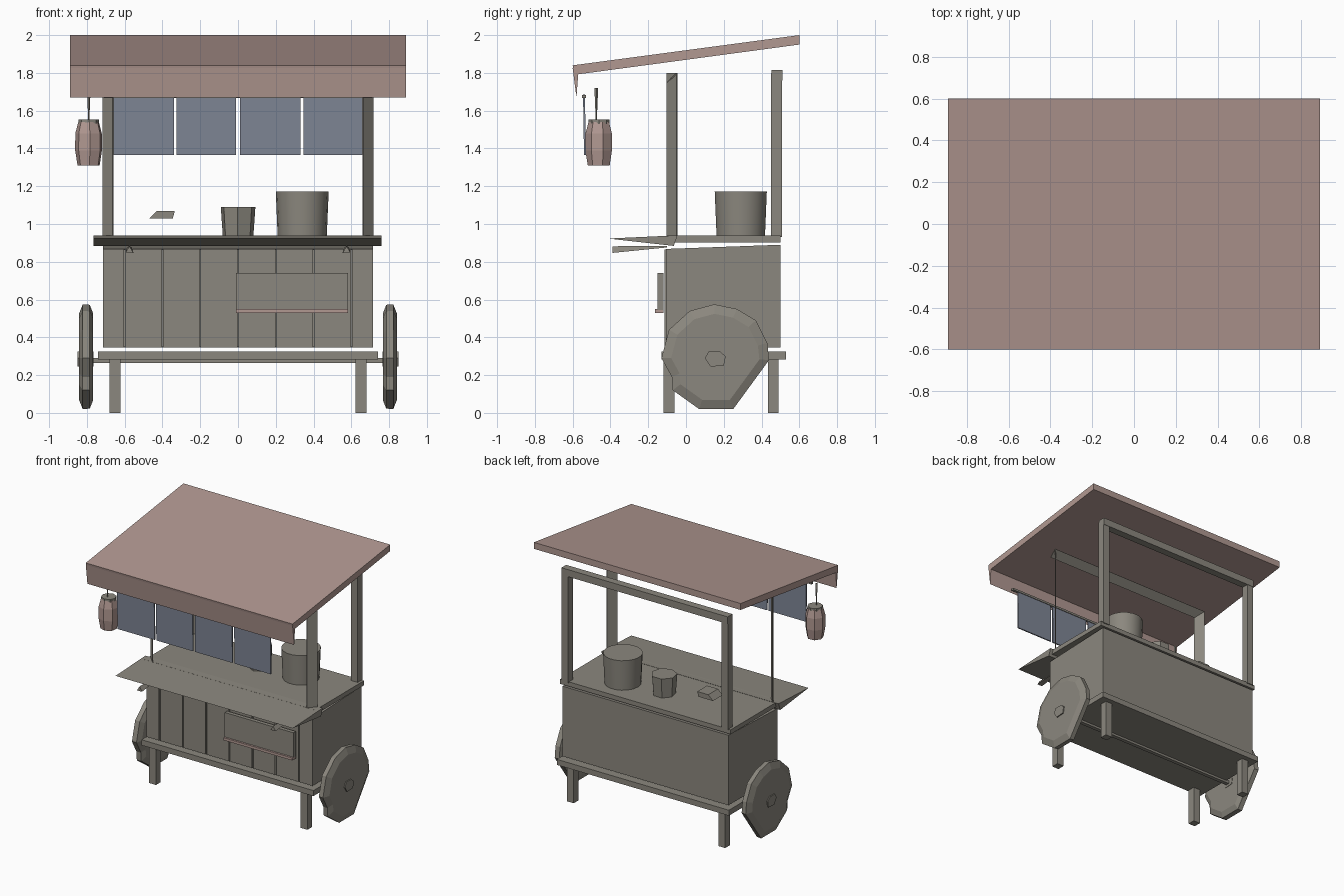
import bpy, bmesh, math
from mathutils import Vector

old = bpy.data.objects.get("Cube")
if old:
    bpy.data.objects.remove(old, do_unlink=True)


def material(name, rgb):
    m = bpy.data.materials.new(name)
    m.use_nodes = True
    col = (*rgb, 1)
    m.diffuse_color = col
    bsdf = next(n for n in m.node_tree.nodes if n.type == 'BSDF_PRINCIPLED')
    bsdf.inputs["Base Color"].default_value = col
    bsdf.inputs["Roughness"].default_value = 0.9
    return m


WOOD = material("weathered grey", (0.26, 0.245, 0.21))
PINK = material("faded pink", (0.44, 0.315, 0.285))
BLUE = material("dusty blue", (0.21, 0.235, 0.30))


def loft(name, rings, mat):
    """Join rings of equal point count into a closed solid."""
    bm = bmesh.new()
    rows = [[bm.verts.new(p) for p in ring] for ring in rings]
    n = len(rows[0])
    for a, b in zip(rows, rows[1:]):
        for i in range(n):
            j = (i + 1) % n
            bm.faces.new((a[i], a[j], b[j], b[i]))
    bm.faces.new(rows[0][::-1])
    bm.faces.new(rows[-1])
    bmesh.ops.recalc_face_normals(bm, faces=bm.faces)
    me = bpy.data.meshes.new(name)
    bm.to_mesh(me)
    bm.free()
    me.materials.append(mat)
    ob = bpy.data.objects.new(name, me)
    bpy.context.collection.objects.link(ob)
    return ob


def profile(name, x0, x1, yz, mat):
    """Extrude a side profile across x."""
    return loft(name, [[(x, y, z) for y, z in yz] for x in (x0, x1)], mat)


def box(name, x, y, z, mat):
    return profile(name, x[0], x[1],
                   [(y[0], z[0]), (y[1], z[0]), (y[1], z[1]), (y[0], z[1])], mat)


def round_part(name, cx, cy, levels, sides, mat, turn=0.0):
    """Stack of (radius, height) rings about a vertical axis."""
    rings = []
    for r, z in levels:
        angles = [turn + math.tau * i / sides for i in range(sides)]
        rings.append([(cx + r * math.cos(a), cy + r * math.sin(a), z) for a in angles])
    return loft(name, rings, mat)


def smooth(ob):
    bpy.ops.object.select_all(action='DESELECT')
    ob.select_set(True)
    bpy.context.view_layer.objects.active = ob
    bpy.ops.object.shade_smooth_by_angle(angle=math.radians(35))


# Sloping roof with a tapered valance
profile("roof", -0.89, 0.89, [(-0.6, 1.84), (-0.59, 1.79), (0.6, 1.95), (0.6, 2.0)], PINK)
profile("valance", -0.89, 0.89, [(-0.6, 1.825), (-0.58, 1.67), (-0.57, 1.8)], PINK)

# Cabinet, with narrow seams between the front planks
profile("cabinet", -0.715, 0.715,
        [(-0.105, 0.345), (0.5, 0.345), (0.5, 0.89), (-0.105, 0.868)], WOOD)
for i in range(7):
    x = -0.6 + 0.2 * i
    box("plank_seam", (x - 0.005, x + 0.005), (-0.113, -0.1), (0.35, 0.865), WOOD)

# Counter and its folding front leaf with brackets
box("counter", (-0.735, 0.735), (-0.1, 0.5), (0.903, 0.938), WOOD)
profile("front_leaf", -0.765, 0.76,
        [(-0.413, 0.923), (-0.065, 0.884), (-0.045, 0.94)], WOOD)
for side in (-1, 1):
    x = side * 0.575
    loft("leaf_bracket", [
        [(x - 0.022, -0.39, 0.847), (x + 0.022, -0.39, 0.847), (x, -0.39, 0.882)],
        [(x - 0.012, -0.1, 0.876), (x + 0.012, -0.1, 0.876), (x, -0.1, 0.884)]], WOOD)

# Base shelf, legs and axle
box("base_shelf", (-0.74, 0.74), (-0.13, 0.53), (0.282, 0.325), WOOD)
for side in (-1, 1):
    for y in (-0.09, 0.462):
        x = side * 0.652
        box("leg", (x - 0.029, x + 0.029), (y - 0.029, y + 0.029), (0, 0.285), WOOD)
box("axle", (-0.8, 0.8), (0.14, 0.17), (0.265, 0.29), WOOD)

# Faceted wheels and hubs
rim = [(-0.13, 0.29), (-0.075, 0.19), (-0.07, 0.12), (0.07, 0.02), (0.25, 0.02),
       (0.44, 0.28), (0.43, 0.37), (0.37, 0.49), (0.27, 0.55), (0.15, 0.575),
       (0.02, 0.54), (-0.09, 0.44)]
hub = [(0.1, 0.29), (0.13, 0.245), (0.2, 0.25), (0.21, 0.3), (0.18, 0.325), (0.12, 0.325)]
for side in (-1, 1):
    rings = []
    for x, s in ((0.768, 0.84), (0.785, 0.99), (0.822, 1.0), (0.842, 0.82)):
        rings.append([(side * x, 0.155 + (y - 0.155) * s, 0.295 + (z - 0.295) * s)
                      for y, z in rim])
    loft("wheel", rings, WOOD)
    profile("wheel_hub", side * 0.765, side * 0.85, hub, WOOD)

# Back frame of square timber
for side in (-1, 1):
    x = side * 0.687
    box("back_post", (x - 0.028, x + 0.028), (0.45, 0.507), (0.93, 1.8), WOOD)
box("back_rail", (-0.715, 0.715), (0.452, 0.51), (1.76, 1.815), WOOD)

# Front frame of thin diagonal boards
for side in (-1, 1):
    foot = [(0.66, -0.1), (0.664, -0.103), (0.717, -0.049), (0.713, -0.045)]
    loft("front_post", [[(side * x, y, z) for x, y in foot] for z in (0.93, 1.8)], WOOD)
profile("front_rail", -0.715, 0.715,
        [(-0.103, 1.752), (-0.099, 1.748), (-0.045, 1.796), (-0.049, 1.8)], WOOD)

# Hanging cloth panels on a rod
for x0, x1 in ((-0.66, -0.34), (-0.325, -0.01), (0.01, 0.33), (0.348, 0.66)):
    profile("curtain", x0, x1,
            [(-0.54, 1.365), (-0.53, 1.365), (-0.535, 1.685), (-0.545, 1.685)], BLUE)
box("curtain_rod", (-0.71, 0.71), (-0.55, -0.53), (1.668, 1.684), WOOD)

# Blank sign board with a ledge
box("sign_board", (-0.01, 0.582), (-0.15, -0.12), (0.545, 0.74), WOOD)
box("sign_ledge", (-0.01, 0.582), (-0.165, -0.12), (0.53, 0.55), PINK)

# Lantern with cap and hook
round_part("lantern", -0.79, -0.46,
           [(0.06, 1.31), (0.073, 1.39), (0.072, 1.48), (0.056, 1.54)], 7, PINK, 0.3)
round_part("lantern_cap", -0.79, -0.46, [(0.055, 1.53), (0.055, 1.553)], 8, WOOD)
round_part("lantern_hook", -0.79, -0.475, [(0.003, 1.553), (0.01, 1.72)], 4, WOOD)

# Cooking pots and a raised dish
smooth(round_part("large_pot", 0.34, 0.29, [(0.13, 0.935), (0.14, 1.172)], 18, WOOD))
round_part("small_pot", 0.0, 0.27, [(0.083, 0.935), (0.094, 1.09)], 7, WOOD, 0.2)
loft("dish", [[(x, y, z) for x, y in ((a, 0.22), (b, 0.22), (b, 0.34), (a, 0.34))]
              for a, b, z in ((-0.47, -0.345, 1.03), (-0.43, -0.335, 1.068))], WOOD)
